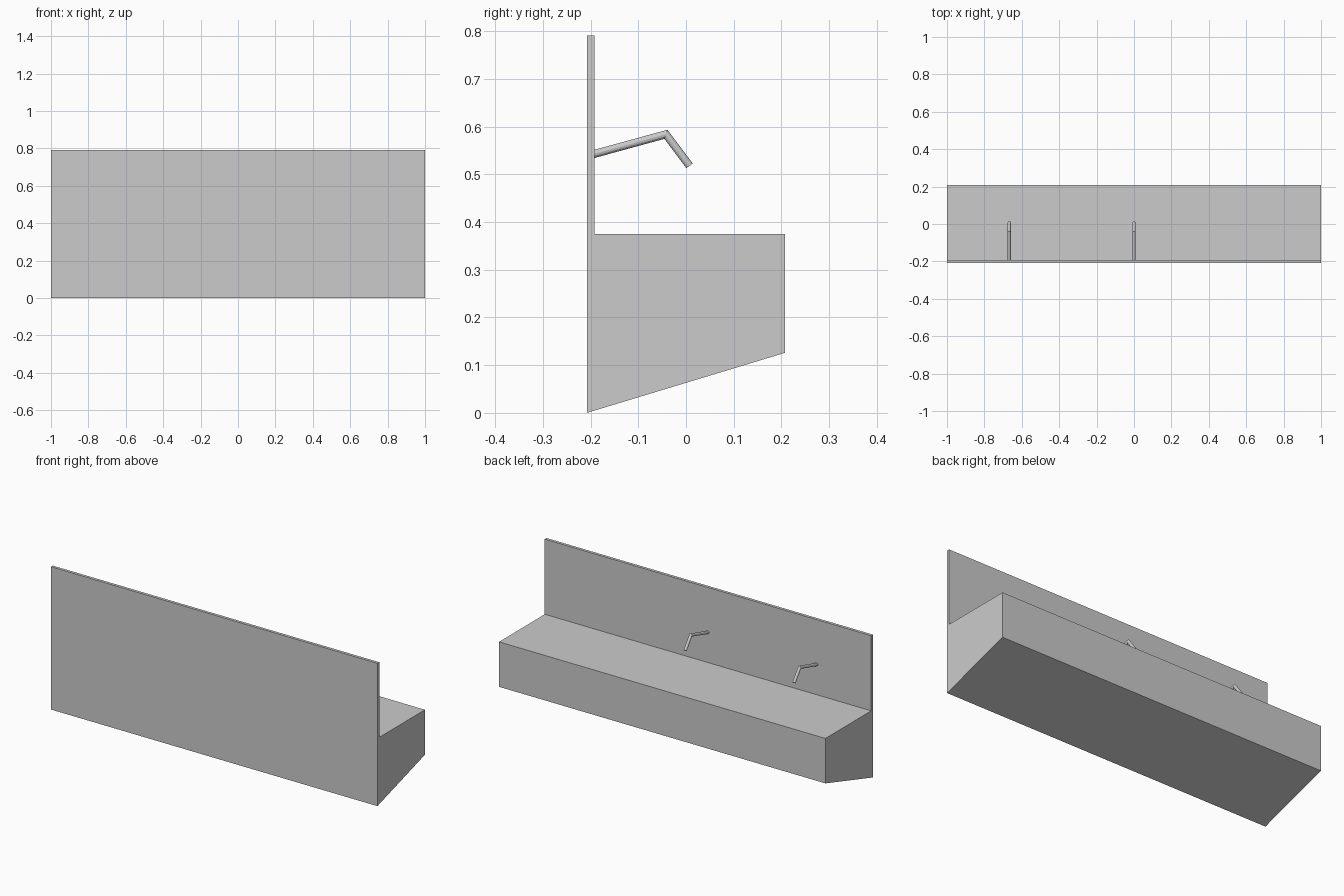
import bpy
import bmesh
import math
from mathutils import Vector

cube = bpy.data.objects.get("Cube")
if cube:
    bpy.data.objects.remove(cube, do_unlink=True)

# One plain grey for everything
grey = bpy.data.materials.new("light grey")
grey.use_nodes = True
colour = (0.6, 0.6, 0.6, 1)
grey.diffuse_color = colour
grey.node_tree.nodes["Principled BSDF"].inputs["Base Color"].default_value = colour


def add_object(name, bm):
    bmesh.ops.recalc_face_normals(bm, faces=bm.faces)
    mesh = bpy.data.meshes.new(name)
    bm.to_mesh(mesh)
    bm.free()
    mesh.materials.append(grey)
    obj = bpy.data.objects.new(name, mesh)
    bpy.context.collection.objects.link(obj)
    return obj


def extrude_profile(name, profile, half_width):
    """Extrude a (y, z) outline along x."""
    bm = bmesh.new()
    face = bm.faces.new([bm.verts.new((-half_width, y, z)) for y, z in profile])
    new = bmesh.ops.extrude_face_region(bm, geom=[face])["geom"]
    verts = [v for v in new if isinstance(v, bmesh.types.BMVert)]
    bmesh.ops.translate(bm, verts=verts, vec=(2 * half_width, 0, 0))
    return add_object(name, bm)


def bent_tube(name, x, path, cuts, radius, sides=12):
    """Mitred tube along (y, z) points; cuts are the ring directions in the yz plane."""
    bm = bmesh.new()
    rings = []
    for (y, z), cut in zip(path, cuts):
        ring = []
        for i in range(sides):
            a = 2 * math.pi * i / sides
            offset = Vector((radius * math.cos(a), 0, 0)) + cut * radius * math.sin(a)
            ring.append(bm.verts.new(Vector((x, y, z)) + offset))
        rings.append(ring)
    for r0, r1 in zip(rings, rings[1:]):
        for i in range(sides):
            j = (i + 1) % sides
            bm.faces.new((r0[i], r0[j], r1[j], r1[i]))
    bm.faces.new(rings[0])
    bm.faces.new(rings[-1])
    return add_object(name, bm)


# Trough with sloping underside and tall splashback, one continuous body
front, back, panel = -0.208, 0.208, -0.192
extrude_profile("trough_and_splashback", [
    (front, 0), (back, 0.126), (back, 0.375),
    (panel, 0.375), (panel, 0.791), (front, 0.791)], 1.0)

# Bent spouts: flush with the panel, mitred at the elbow, square at the tip
path = [(panel, 0.543), (-0.042, 0.584), (0.0075, 0.518)]
points = [Vector((0, y, z)) for y, z in path]
dir_in = (points[1] - points[0]).normalized()
dir_out = (points[2] - points[1]).normalized()
side_in = Vector((0, -dir_in.z, dir_in.y))
side_out = Vector((0, -dir_out.z, dir_out.y))
mitre = (side_in + side_out).normalized()
cuts = [Vector((0, 0, 1 / dir_in.y)), mitre / mitre.dot(side_in), side_out]

for name, x in (("spout_right", -0.667), ("spout_middle", 0.0)):
    bent_tube(name, x, path, cuts, 0.0083)
